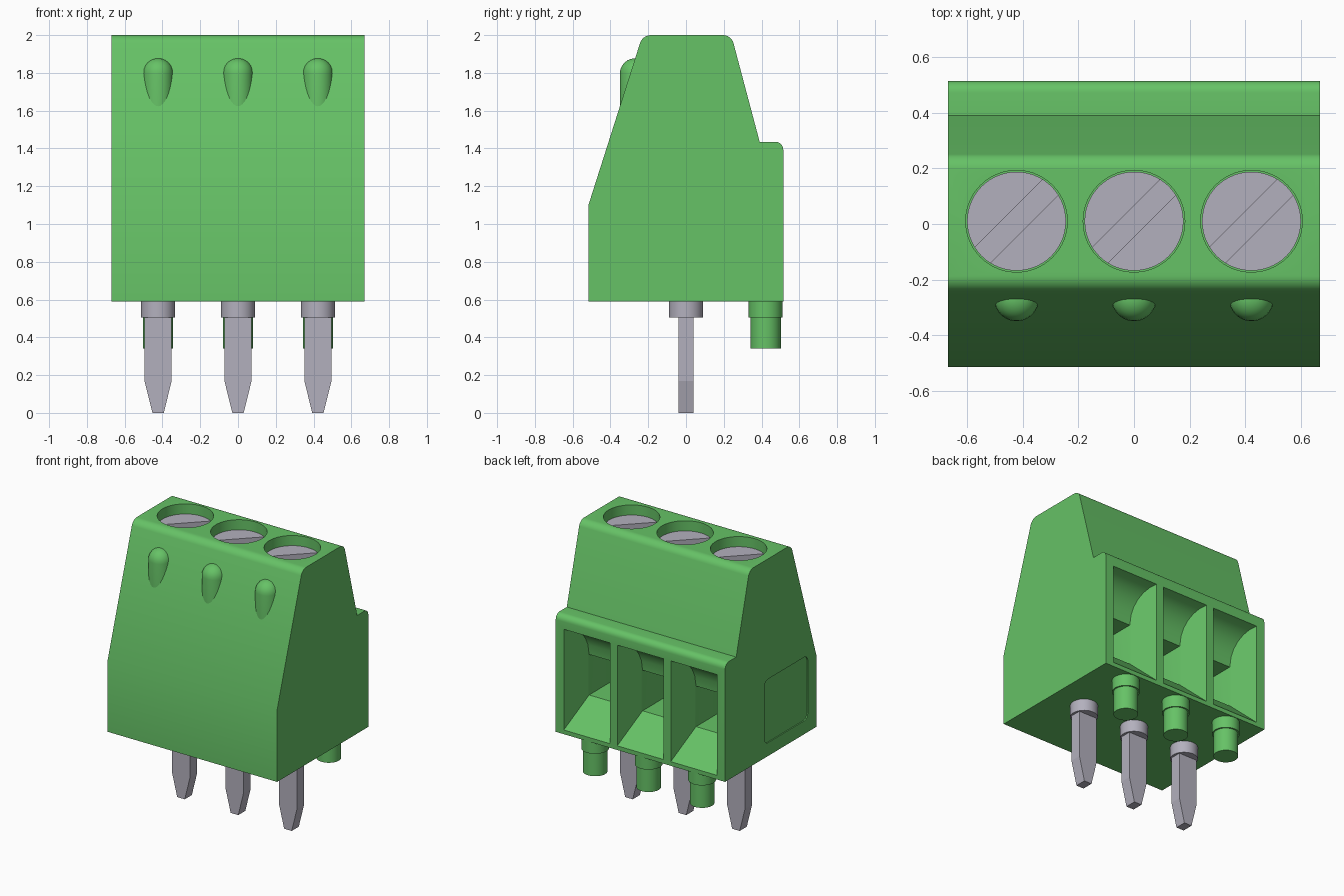
import bpy, bmesh, math
from mathutils import Matrix

cube = bpy.data.objects.get("Cube")
if cube:
    bpy.data.objects.remove(cube, do_unlink=True)


def material(name, rgb):
    m = bpy.data.materials.new(name)
    m.use_nodes = True
    m.diffuse_color = (*rgb, 1)
    bsdf = next(n for n in m.node_tree.nodes if n.type == 'BSDF_PRINCIPLED')
    bsdf.inputs["Base Color"].default_value = (*rgb, 1)
    return m


GREEN = material("green plastic", (0.133, 0.54, 0.133))
METAL = material("grey metal", (0.45, 0.435, 0.51))
PITCH = 0.423
HALF_W = 0.67
COLUMNS = [("right", -PITCH), ("middle", 0.0), ("left", PITCH)]


def finish(bm, name, mat):
    bmesh.ops.recalc_face_normals(bm, faces=bm.faces[:])
    me = bpy.data.meshes.new(name)
    bm.to_mesh(me)
    bm.free()
    me.materials.append(mat)
    ob = bpy.data.objects.new(name, me)
    bpy.context.collection.objects.link(ob)
    return ob


def activate(ob):
    bpy.ops.object.select_all(action='DESELECT')
    ob.select_set(True)
    bpy.context.view_layer.objects.active = ob


def smooth(ob):
    activate(ob)
    bpy.ops.object.shade_smooth_by_angle(angle=math.radians(30))


def cut(ob, cutter):
    """Subtract the cutter from the object, then discard the cutter."""
    activate(ob)
    mod = ob.modifiers.new("cut", 'BOOLEAN')
    mod.operation = 'DIFFERENCE'
    mod.solver = 'EXACT'
    mod.object = cutter
    bpy.ops.object.modifier_apply(modifier=mod.name)
    bpy.data.objects.remove(cutter, do_unlink=True)


def loft(name, rings, mat):
    """Skin a closed solid through rings of equal point count."""
    bm = bmesh.new()
    loops = [[bm.verts.new(p) for p in r] for r in rings]
    n = len(loops[0])
    for a, b in zip(loops, loops[1:]):
        for i in range(n):
            j = (i + 1) % n
            bm.faces.new((a[i], a[j], b[j], b[i]))
    bm.faces.new(loops[0])
    bm.faces.new(loops[-1])
    return finish(bm, name, mat)


def lathe(name, profile, x, y, mat, n=40):
    """Turn (radius, z) points about a vertical axis at x, y."""
    rings = [[(x + r * math.cos(2 * math.pi * i / n),
               y + r * math.sin(2 * math.pi * i / n), z) for i in range(n)]
             for r, z in profile]
    return loft(name, rings, mat)


def rect(x, hx, y, hy, z):
    return [(x - hx, y - hy, z), (x + hx, y - hy, z),
            (x + hx, y + hy, z), (x - hx, y + hy, z)]


# Housing: extruded side profile with three rounded edges
outline = [(-0.515, 0.59), (-0.515, 1.105), (-0.23, 2.0), (0.24, 2.0),
           (0.39, 1.435), (0.515, 1.435), (0.515, 0.59)]
housing = loft("housing", [[(x, y, z) for y, z in outline]
                           for x in (-HALF_W, HALF_W)], GREEN)
bm = bmesh.new()
bm.from_mesh(housing.data)
rounded = {(-0.23, 2.0), (0.24, 2.0), (0.515, 1.435)}
edges = [e for e in bm.edges
         if all((round(v.co.y, 3), round(v.co.z, 3)) in rounded for v in e.verts)
         and abs(e.verts[0].co.x - e.verts[1].co.x) > 1]
bmesh.ops.bevel(bm, geom=edges, offset=0.042, segments=6, profile=0.5,
                affect='EDGES')
bm.to_mesh(housing.data)
bm.free()

for side, x in COLUMNS:
    # Screw well
    cut(housing, lathe("well_cutter", [(0.183, 1.78), (0.183, 2.1)],
                       x, 0.01, GREEN, 56))

    # Wire entry: ramped floor, tapered sides, curved ceiling, inner pocket
    rings = []
    steps = [(0.545, 0)] + [(0.515 - 0.2 * t, t)
                            for t in (0, 0.25, 0.5, 0.7, 0.85, 0.95, 1)]
    for y, t in steps + [(0.02, 1)]:
        hx = 0.183 - 0.06 * t
        low = 0.62 + 0.19 * t
        high = 1.34 - 0.24 * (1 - math.sqrt(1 - t * t))
        rings.append([(x - hx, y, low), (x + hx, y, low),
                      (x + hx, y, high), (x - hx, y, high)])
    cut(housing, loft("entry_cutter", rings, GREEN))

# Plain shallow panel recessed in the right side
corners = [(0.03, 1.10, 0), (-0.38, 1.10, 90), (-0.38, 0.725, 180), (0.03, 0.725, 270)]
panel = []
for cy, cz, start in corners:
    for k in range(5):
        a = math.radians(start + 22.5 * k)
        panel.append((cy + 0.04 * math.cos(a), cz + 0.04 * math.sin(a)))
cut(housing, loft("panel_cutter", [[(x, y, z) for y, z in panel]
                                   for x in (-HALF_W - 0.05, -HALF_W + 0.008)], GREEN))
smooth(housing)

for side, x in COLUMNS:
    # Slotted clamp screw
    screw = lathe(side + "_screw", [(0.178, 1.76), (0.178, 1.93)], x, 0.01, METAL, 56)
    slot = loft("slot_cutter", [rect(0, 0.3, 0, 0.04, z) for z in (1.87, 2.0)], METAL)
    slot.data.transform(Matrix.Translation((x, 0.01, 0))
                        @ Matrix.Rotation(math.radians(45), 4, 'Z'))
    cut(screw, slot)
    smooth(screw)

    # Domed nub on the sloping front
    dome = [(0.08 * math.cos(a), 1.797 + 0.08 * math.sin(a))
            for a in [math.radians(d) for d in (0, 15, 30, 45, 60, 75, 88)]]
    smooth(lathe(side + "_front_nub", [(0.08, 1.58)] + dome, x, -0.27, GREEN))

    # Stepped locating peg
    smooth(lathe(side + "_locating_peg",
                 [(0.08, 0.34), (0.08, 0.505), (0.09, 0.505), (0.09, 0.60)],
                 x, 0.422, GREEN))

    # Solder pin: round collar and tapered blade
    smooth(lathe(side + "_pin_collar", [(0.09, 0.505), (0.09, 0.60)], x, 0, METAL))
    loft(side + "_pin_blade",
         [rect(x, 0.03, 0, 0.04, 0), rect(x, 0.072, 0, 0.04, 0.17),
          rect(x, 0.072, 0, 0.04, 0.52)], METAL)
